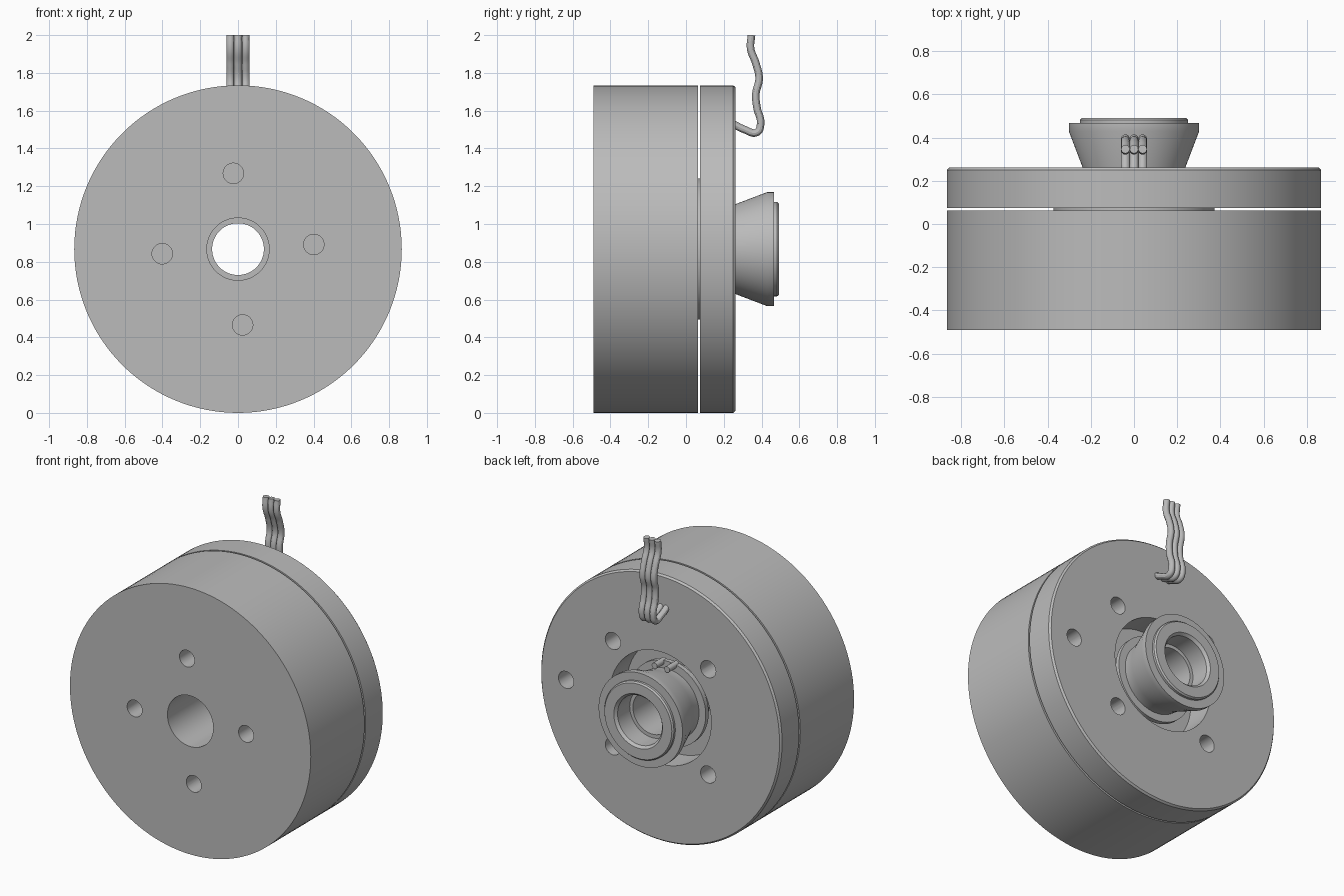
import bpy, bmesh, math
from mathutils import Vector, Matrix

if "Cube" in bpy.data.objects:
    bpy.data.objects.remove(bpy.data.objects["Cube"])

R = 0.867                      # body radius, also the height of the axis
AXIS = Vector((0, 0, R))
SEG = 128

grey = bpy.data.materials.new("plain grey")
grey.use_nodes = True
grey.diffuse_color = (0.5, 0.5, 0.5, 1)
grey.node_tree.nodes["Principled BSDF"].inputs["Base Color"].default_value = grey.diffuse_color


def finish(name, bm):
    """Turn a bmesh into a named, coloured object."""
    bmesh.ops.recalc_face_normals(bm, faces=bm.faces)
    mesh = bpy.data.meshes.new(name)
    bm.to_mesh(mesh)
    bm.free()
    mesh.materials.append(grey)
    obj = bpy.data.objects.new(name, mesh)
    bpy.context.collection.objects.link(obj)
    return obj


def activate(obj):
    bpy.ops.object.select_all(action="DESELECT")
    obj.select_set(True)
    bpy.context.view_layer.objects.active = obj


def smooth(obj):
    activate(obj)
    bpy.ops.object.shade_smooth_by_angle(angle=math.radians(30))


def ring(name, profile):
    """Revolve a closed (radius, y) profile about the motor axis."""
    bm = bmesh.new()
    verts = [bm.verts.new(AXIS + Vector((r, y, 0))) for r, y in profile]
    edges = [bm.edges.new((a, b)) for a, b in zip(verts, verts[1:] + verts[:1])]
    bmesh.ops.spin(bm, geom=verts + edges, cent=AXIS, axis=(0, 1, 0),
                   angle=math.tau, steps=SEG, use_duplicate=False)
    bmesh.ops.remove_doubles(bm, verts=bm.verts, dist=0.0001)
    return finish(name, bm)


def drill(obj, centres, radius, y0, y1):
    """Cut round holes along y at the given (x, z) offsets from the axis."""
    bm = bmesh.new()
    for x, z in centres:
        place = Matrix.Translation(AXIS + Vector((x, (y0 + y1) / 2, z)))
        bmesh.ops.create_cone(bm, cap_ends=True, segments=32, radius1=radius,
                              radius2=radius, depth=y1 - y0,
                              matrix=place @ Matrix.Rotation(math.pi / 2, 4, "X"))
    cutter = finish("hole_cutter", bm)
    cutter.hide_render = True
    mod = obj.modifiers.new("holes", "BOOLEAN")
    mod.operation = "DIFFERENCE"
    mod.solver = "EXACT"
    mod.object = cutter
    activate(obj)
    bpy.ops.object.modifier_apply(modifier=mod.name)
    bpy.data.objects.remove(cutter)


def bolt_circle(radius, start):
    angles = [math.radians(start + 90 * i) for i in range(4)]
    return [(radius * math.cos(a), radius * math.sin(a)) for a in angles]


# Rotating can with a bore and four blind mounting holes
can = ring("motor_can", [(0.165, -0.49), (R, -0.49), (R, 0.063), (0.165, 0.063)])
drill(can, bolt_circle(0.402, 3.5), 0.054, -0.6, -0.25)
smooth(can)

# Boss bridging the narrow gap between the can and the plate
smooth(ring("centre_boss", [(0.15, 0.05), (0.373, 0.05), (0.373, 0.085), (0.15, 0.085)]))

# Rear plate with a wide opening, four bolt holes and one offset hole
plate = ring("rear_plate", [(0.365, 0.075), (R, 0.075), (R, 0.25),
                            (R - 0.01, 0.262), (0.365, 0.262)])
drill(plate, bolt_circle(0.485, 45) + [(0.68, 0)], 0.055, 0, 0.4)
smooth(plate)

# Flared hub with a stepped bore
smooth(ring("flared_hub", [
    (0.137, 0.05), (0.225, 0.05), (0.225, 0.18), (0.238, 0.262), (0.302, 0.43),
    (0.302, 0.467), (0.25, 0.467), (0.25, 0.482), (0.242, 0.492),
    (0.175, 0.492), (0.16, 0.475), (0.16, 0.35), (0.137, 0.35)]))

# Retaining clip around the hub base, with two small ears
smooth(ring("retaining_clip", [(0.21, 0.16), (0.275, 0.16), (0.275, 0.19), (0.21, 0.19)]))
for side, x in (("left", 0.045), ("right", -0.045)):
    bm = bmesh.new()
    place = Matrix.Translation(AXIS + Vector((x, 0.21, 0.26)))
    bmesh.ops.create_cone(bm, cap_ends=True, segments=16, radius1=0.02, radius2=0.02,
                          depth=0.1, matrix=place @ Matrix.Rotation(math.pi / 2, 4, "X"))
    smooth(finish("clip_ear_" + side, bm))

# Three wavy lead wires leaving the rear plate
path = [(0.24, 1.535), (0.31, 1.5), (0.375, 1.485), (0.395, 1.53), (0.375, 1.62),
        (0.37, 1.69), (0.387, 1.77), (0.37, 1.85), (0.342, 1.93), (0.347, 2.0)]
for label, x in (("left", 0.04), ("middle", 0), ("right", -0.04)):
    curve = bpy.data.curves.new("lead_wire_" + label, "CURVE")
    curve.dimensions = "3D"
    curve.bevel_depth = 0.02
    curve.bevel_resolution = 4
    curve.resolution_u = 8
    curve.use_fill_caps = True
    curve.materials.append(grey)
    spline = curve.splines.new("BEZIER")
    spline.bezier_points.add(len(path) - 1)
    for point, (y, z) in zip(spline.bezier_points, path):
        point.co = (x, y, z)
        point.handle_left_type = point.handle_right_type = "AUTO"
    wire = bpy.data.objects.new("lead_wire_" + label, curve)
    bpy.context.collection.objects.link(wire)
    activate(wire)
    bpy.ops.object.convert(target="MESH")
    smooth(bpy.context.object)
